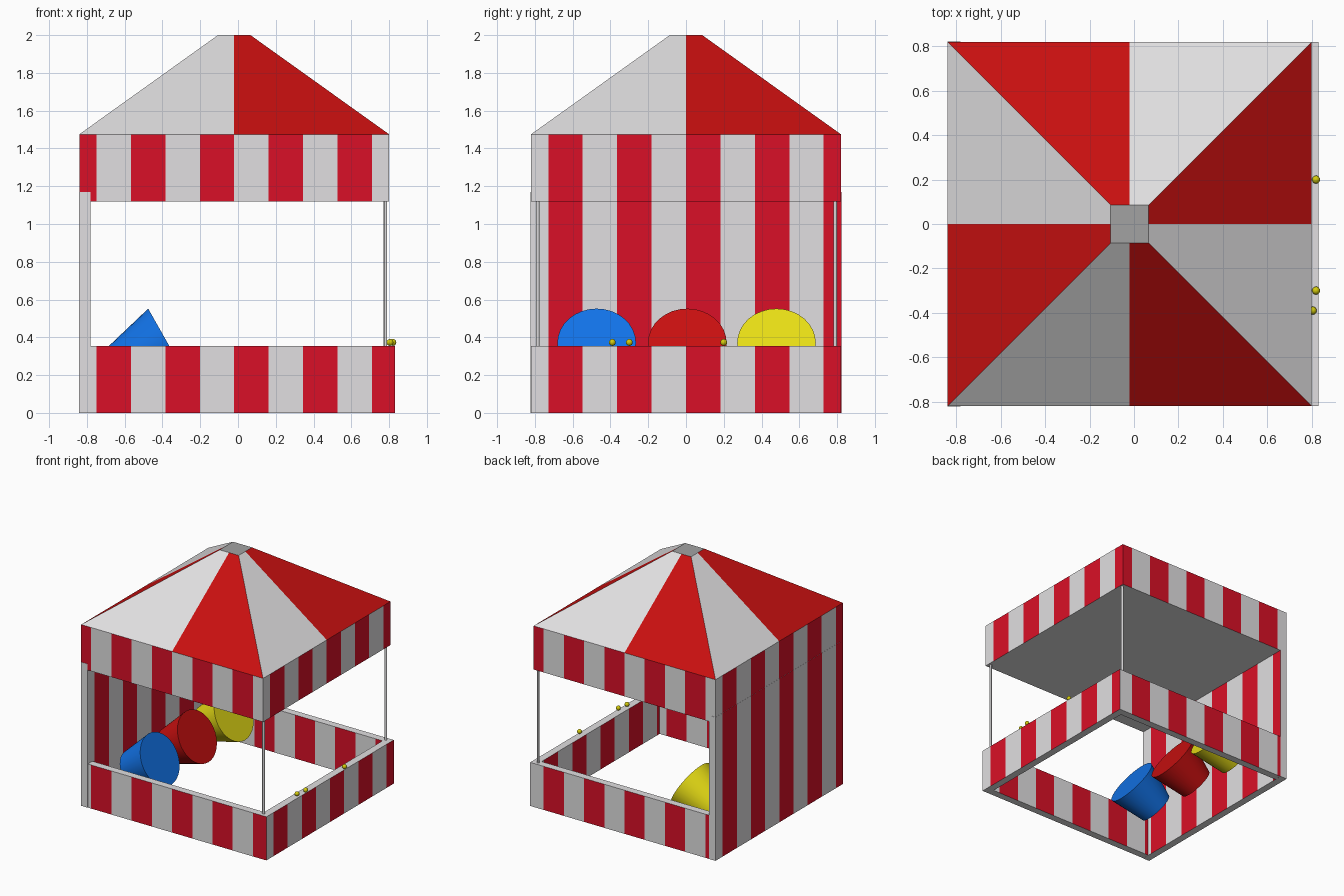
import bpy, bmesh, math
from mathutils import Vector

if "Cube" in bpy.data.objects:
    bpy.data.objects.remove(bpy.data.objects["Cube"])


def mat(name, r, g, b):
    m = bpy.data.materials.new(name)
    m.diffuse_color = (r, g, b, 1)
    m.use_nodes = True
    m.node_tree.nodes["Principled BSDF"].inputs["Base Color"].default_value = m.diffuse_color
    return m


WHITE = mat("white", 0.75, 0.74, 0.75)
STRIPE = mat("stripe_red", 0.70, 0.005, 0.02)
RED = mat("deep_red", 0.58, 0.005, 0.005)
GREY = mat("cap_grey", 0.36, 0.36, 0.36)
BLUE = mat("blue", 0.006, 0.17, 0.80)
YELLOW = mat("yellow", 0.83, 0.75, 0.008)
GOLD = mat("ball_yellow", 0.66, 0.60, 0.004)

H = 0.82                 # half width of the stall
CX = -0.02               # canopy centre in x
STEP = 2 * H / 9         # stripe width
SIDES = [(1, 0), (0, 1), (-1, 0), (0, -1)]   # front, right, back, left


def make(name, bm, mats):
    me = bpy.data.meshes.new(name)
    bm.normal_update()
    bm.to_mesh(me)
    bm.free()
    for m in mats:
        me.materials.append(m)
    ob = bpy.data.objects.new(name, me)
    bpy.context.collection.objects.link(ob)
    return ob


def face(bm, pts, idx):
    f = bm.faces.new([bm.verts.new(p) for p in pts])
    f.material_index = idx


def stripes(first, lo=-H, hi=H):
    """Alternating stripes with a half stripe at each end, clipped to lo..hi."""
    edges = [-H] + [-H + STEP * (i + 0.5) for i in range(9)] + [H]
    for i in range(10):
        a, b = max(edges[i], lo), min(edges[i + 1], hi)
        if b > a:
            yield a, b, (first + i) % 2


def wall(name, centre, d, lo, hi, top, ends=(0, 0), over=0.0):
    """Striped wall, outer face through centre, running left to right along d."""
    bm = bmesh.new()
    c, d = Vector((*centre, 0)), Vector((*d, 0))
    n = Vector((-d.y, d.x, 0)) * 0.06
    up = Vector((0, 0, top))
    for a, b, col in stripes(0, lo, hi):
        if a == lo:
            a -= over
        if b == hi:
            b += over
        p, q = c + d * a, c + d * b
        face(bm, [p, q, q + up, p + up], col)
        face(bm, [q + n, p + n, p + n + up, q + n + up], 1 - col)
        face(bm, [p + up, q + up, q + n + up, p + n + up], 0)
        face(bm, [q, p, p + n, q + n], 0)
    p, q = c + d * (lo - over), c + d * (hi + over)
    face(bm, [p + n, p, p + up, p + n + up], ends[0])
    face(bm, [q, q + n, q + n + up, q + up], ends[1])
    bmesh.ops.remove_doubles(bm, verts=bm.verts, dist=1e-5)
    make(name, bm, [WHITE, STRIPE])


# Low counters on three sides and the tall wall on the left
wall("front_counter", (CX, -H), SIDES[0], -0.76, 0.79, 0.355)
wall("right_counter", (0.83, 0), SIDES[1], -H, H, 0.355, ends=(1, 0))
wall("back_counter", (CX, H), SIDES[2], -0.79, 0.76, 0.355)
wall("tall_left_wall", (-0.841, 0), SIDES[3], -H, H, 1.17, over=0.002)

# Striped valance, a closed box under the roof
bm = bmesh.new()
Z0, Z1, Z2, R = 1.12, 1.475, 2.0, 0.086
for k, (dx, dy) in enumerate(SIDES):
    d, out = Vector((dx, dy, 0)), Vector((dy, -dx, 0))
    c = Vector((CX, 0, Z0)) + out * H
    up = Vector((0, 0, Z1 - Z0))
    for a, b, col in stripes((k + 1) % 2):
        p, q = c + d * a, c + d * b
        face(bm, [p, q, q + up, p + up], col)
corners = [(-1, -1), (1, -1), (1, 1), (-1, 1)]
face(bm, [(CX + H * x, -H * y, Z0) for x, y in corners], 0)
bmesh.ops.remove_doubles(bm, verts=bm.verts, dist=1e-5)
make("valance", bm, [WHITE, STRIPE])

# Pyramid roof: each side half white, half red, with a flat grey cap
bm = bmesh.new()
for dx, dy in SIDES:
    d, out = Vector((dx, dy, 0)), Vector((dy, -dx, 0))
    lo = Vector((CX, 0, Z1)) + out * H
    hi = Vector((CX, 0, Z2)) + out * R
    face(bm, [lo - d * H, lo, hi, hi - d * R], 0)
    face(bm, [lo, lo + d * H, hi + d * R, hi], 1)
face(bm, [(CX + R * x, R * y, Z2) for x, y in corners], 2)
bmesh.ops.remove_doubles(bm, verts=bm.verts, dist=1e-5)
make("roof", bm, [WHITE, RED, GREY])

# Thin poles on the open right side
for name, y in (("front_pole", -0.785), ("back_pole", 0.79)):
    bpy.ops.mesh.primitive_cylinder_add(vertices=12, radius=0.01, depth=0.8,
                                        location=(0.78, y, 0.74))
    ob = bpy.context.object
    ob.name = name
    ob.data.materials.append(WHITE)
    bpy.ops.object.shade_smooth_by_angle()

# Three tapered tubs tilted towards the counter
for name, y, m in (("blue_tub", -0.473, BLUE), ("red_tub", 0.007, RED),
                   ("yellow_tub", 0.479, YELLOW)):
    bpy.ops.mesh.primitive_cone_add(vertices=32, radius1=0.138, radius2=0.208,
                                    depth=0.28, location=(-0.495, y, 0.302),
                                    rotation=(0, math.radians(60.5), 0))
    ob = bpy.context.object
    ob.name = name
    ob.data.materials.append(m)
    bpy.ops.object.shade_smooth_by_angle()

# Balls lying on the right counter
for i, (x, y) in enumerate([(0.82, 0.20), (0.82, -0.30), (0.805, -0.39)]):
    bpy.ops.mesh.primitive_uv_sphere_add(segments=16, ring_count=10, radius=0.018,
                                         location=(x, y, 0.373))
    ob = bpy.context.object
    ob.name = f"ball_{i + 1}"
    ob.data.materials.append(GOLD)
    bpy.ops.object.shade_smooth()
